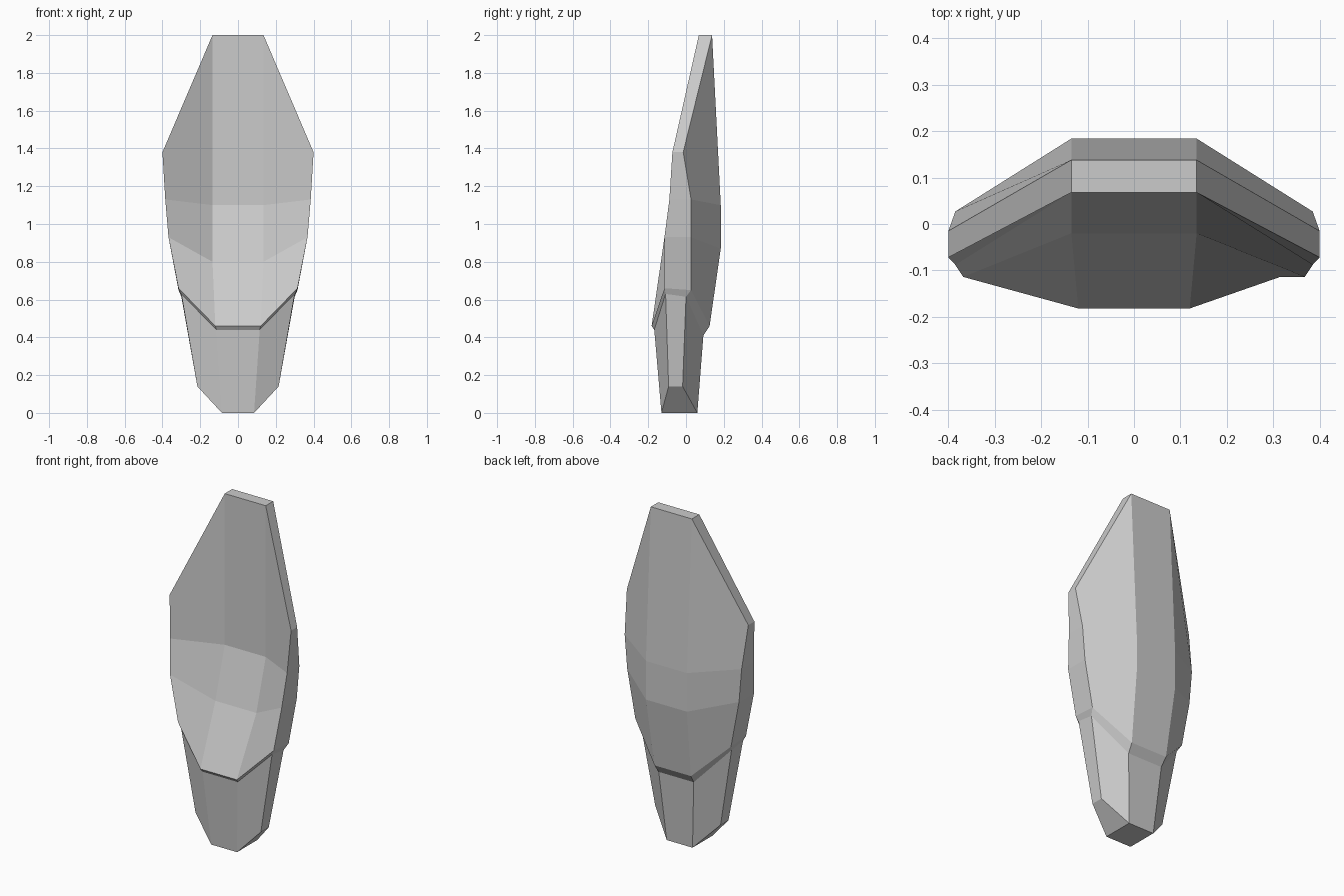
import bpy, bmesh

if "Cube" in bpy.data.objects:
    bpy.data.objects.remove(bpy.data.objects["Cube"])

# Half sections: front inner, front outer, back outer, back inner (x, y, z)
sections = [
    # top edge with sloping shoulders
    [(.135, .068, 2.0), (.40, -.072, 1.38), (.40, -.015, 1.38), (.135, .138, 2.0)],
    # middle of the plate
    [(.135, .068, 1.10), (.385, -.088, 1.13), (.385, .027, 1.13), (.135, .184, 1.10)],
    # start of the forward bulge
    [(.135, -.02, .80), (.368, -.114, .93), (.368, .027, .93), (.135, .184, .87)],
    # lower lip of the plate
    [(.12, -.182, .46), (.315, -.114, .66), (.315, .027, .65), (.12, .125, .46)],
    # recessed step under the lip
    [(.115, -.168, .44), (.30, -.108, .63), (.30, .0, .615), (.115, .092, .41)],
    # narrow foot
    [(.085, -.13, 0), (.215, -.092, .14), (.215, -.018, .14), (.085, .06, 0)],
]

bm = bmesh.new()
rings = []
for half in sections:
    mirrored = [(-x, y, z) for x, y, z in reversed(half)]
    rings.append([bm.verts.new(p) for p in half + mirrored])

# Skin between neighbouring sections
for a, b in zip(rings, rings[1:]):
    for i in range(8):
        j = (i + 1) % 8
        bm.faces.new((a[i], a[j], b[j], b[i]))

# End caps: two sloping sides and a flat centre
for r in (rings[0], rings[-1]):
    for ids in ((0, 1, 2, 3), (7, 0, 3, 4), (6, 7, 4, 5)):
        bm.faces.new([r[i] for i in ids])

bmesh.ops.recalc_face_normals(bm, faces=bm.faces)
mesh = bpy.data.meshes.new("curved_plate")
bm.to_mesh(mesh)
bm.free()
plate = bpy.data.objects.new("curved_plate", mesh)
bpy.context.collection.objects.link(plate)
